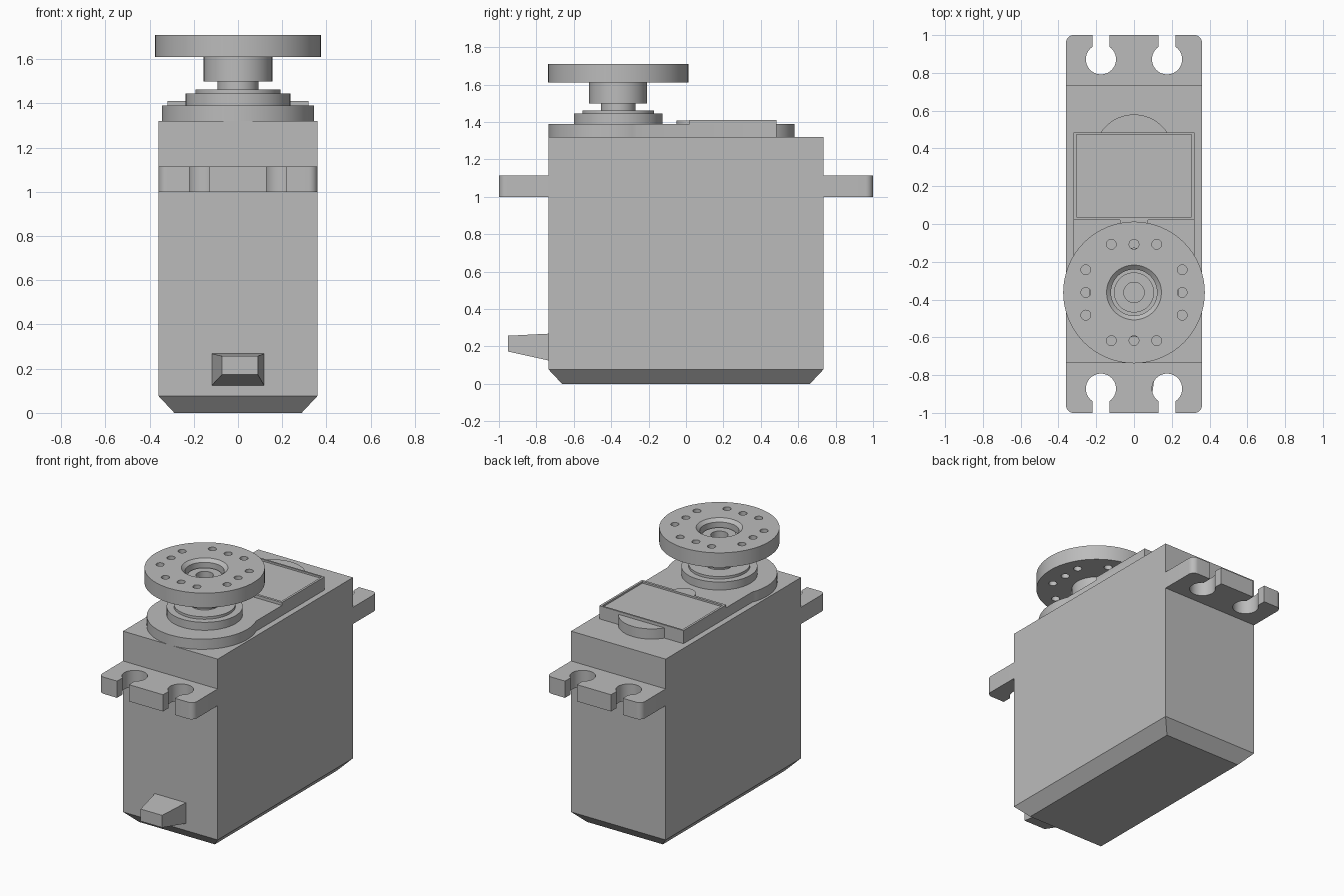
import bpy, bmesh
from math import sin, cos, radians, asin, acos, degrees

cube = bpy.data.objects.get("Cube")
if cube:
    bpy.data.objects.remove(cube, do_unlink=True)

grey = bpy.data.materials.new("plain_grey")
grey.use_nodes = True
grey.diffuse_color = (0.5, 0.5, 0.5, 1)
grey.node_tree.nodes["Principled BSDF"].inputs["Base Color"].default_value = (0.5, 0.5, 0.5, 1)

SHAFT_Y = -0.3625


def arc(cx, cy, r, a0, a1, n):
    """Points on an arc, angles in degrees."""
    steps = [radians(a0 + (a1 - a0) * i / n) for i in range(n + 1)]
    return [(cx + r * cos(a), cy + r * sin(a)) for a in steps]


def circle(cx, cy, r, n=64):
    return arc(cx, cy, r, 0, 360, n)[:-1]


def rect(x0, x1, y0, y1):
    return [(x0, y0), (x1, y0), (x1, y1), (x0, y1)]


def loft(name, *stacks):
    """Closed solid for each stack of (outline, z) sections."""
    bm = bmesh.new()
    for stack in stacks:
        loops = [[bm.verts.new((x, y, z)) for x, y in pts] for pts, z in stack]
        for low, high in zip(loops, loops[1:]):
            for i in range(len(low)):
                j = (i + 1) % len(low)
                bm.faces.new((low[i], low[j], high[j], high[i]))
        bm.faces.new(loops[0][::-1])
        bm.faces.new(loops[-1])
    bmesh.ops.recalc_face_normals(bm, faces=bm.faces)
    mesh = bpy.data.meshes.new(name)
    bm.to_mesh(mesh)
    bm.free()
    mesh.materials.append(grey)
    obj = bpy.data.objects.new(name, mesh)
    bpy.context.collection.objects.link(obj)
    return obj


def prism(name, pts, z0, z1):
    return loft(name, [(pts, z0), (pts, z1)])


def turned(name, profile):
    """Round part about the shaft axis from (radius, z) pairs."""
    return loft(name, [(circle(0, SHAFT_Y, r), z) for r, z in profile])


def smooth(obj):
    bpy.ops.object.select_all(action='DESELECT')
    obj.select_set(True)
    bpy.context.view_layer.objects.active = obj
    bpy.ops.object.shade_smooth_by_angle(angle=radians(30))


# Case with chamfered base
side = rect(-0.36, 0.36, -0.735, 0.735)
case = loft("case", [(rect(-0.288, 0.288, -0.663, 0.663), 0), (side, 0.077), (side, 1.32)])

# Mounting ears with two open keyhole slots each
HOLE_X, HOLE_Y, HOLE_R, SLOT = 0.175, 0.872, 0.08, 0.045
mouth = degrees(asin(SLOT / HOLE_R))


def keyhole(x):
    bore = arc(x, HOLE_Y, HOLE_R, 90 - mouth, -270 + mouth, 32)
    return [(x + SLOT, 1)] + bore + [(x - SLOT, 1)]


ear_outline = ([(-0.36, 0.72), (0.36, 0.72)] + arc(0.32, 0.96, 0.04, 0, 90, 8)
               + keyhole(HOLE_X) + keyhole(-HOLE_X) + arc(-0.32, 0.96, 0.04, 90, 180, 8))
for name, s in (("rear_ear", 1), ("front_ear", -1)):
    smooth(prism(name, [(x * s, y * s) for x, y in ear_outline], 1.0, 1.115))

# Raised gear cover, round in front and straight behind
R = 0.345
meet = degrees(acos(0.32 / R))
cover = arc(0, -0.39, R, 180 - meet, 360 + meet, 48) + [(0.32, 0.485), (-0.32, 0.485)]
smooth(prism("gear_cover", cover, 1.31, 1.39))
smooth(prism("rear_bump", arc(0, 0.37, 0.21, 20, 160, 32), 1.31, 1.39))
smooth(prism("gear_pin_cap", arc(0, 0.025, 0.075, 180, 360, 24), 1.38, 1.408))

# Framed label panel with a shallow recess
outer = rect(-0.32, 0.32, 0.02, 0.485)
inner = rect(-0.305, 0.305, 0.037, 0.473)
loft("label_panel", [(outer, 1.385), (outer, 1.41), (inner, 1.41), (inner, 1.398)])

# Bearing collar and output shaft
smooth(turned("bearing_collar", [(0.237, 1.38), (0.237, 1.445), (0.192, 1.445), (0.192, 1.462)]))
smooth(turned("output_shaft", [(0.092, 1.45), (0.092, 1.51)]))

# Horn disc with hub and stepped centre bore
horn = turned("horn_disc", [
    (0.155, 1.5), (0.155, 1.61), (0.375, 1.61), (0.375, 1.71), (0.145, 1.71),
    (0.122, 1.69), (0.122, 1.645), (0.106, 1.645), (0.106, 1.66), (0.054, 1.66), (0.054, 1.59)])

# Three linkage holes on each of four sides
spots = [p for s in (-0.255, 0.255) for t in (-0.12, 0, 0.12) for p in ((s, t), (t, s))]
drills = [[(circle(x, SHAFT_Y + y, 0.026, 20), z) for z in (1.6, 1.72)] for x, y in spots]
cutter = loft("hole_cutter", *drills)
cutter.hide_render = True
cut = horn.modifiers.new("holes", 'BOOLEAN')
cut.operation, cut.solver, cut.object = 'DIFFERENCE', 'EXACT', cutter
bpy.context.view_layer.objects.active = horn
bpy.ops.object.modifier_apply(modifier=cut.name)
bpy.data.objects.remove(cutter, do_unlink=True)
smooth(horn)

# Tapered cable exit, lofted forward from the front wall
cable = loft("cable_exit", [(rect(-0.118, 0.118, 0.125, 0.268), 0.72),
                            (rect(-0.118, 0.118, 0.125, 0.268), 0.735),
                            (rect(-0.073, 0.09, 0.173, 0.257), 0.953)])
for v in cable.data.vertices:
    x, up, out = v.co
    v.co = (x, -out, up)
